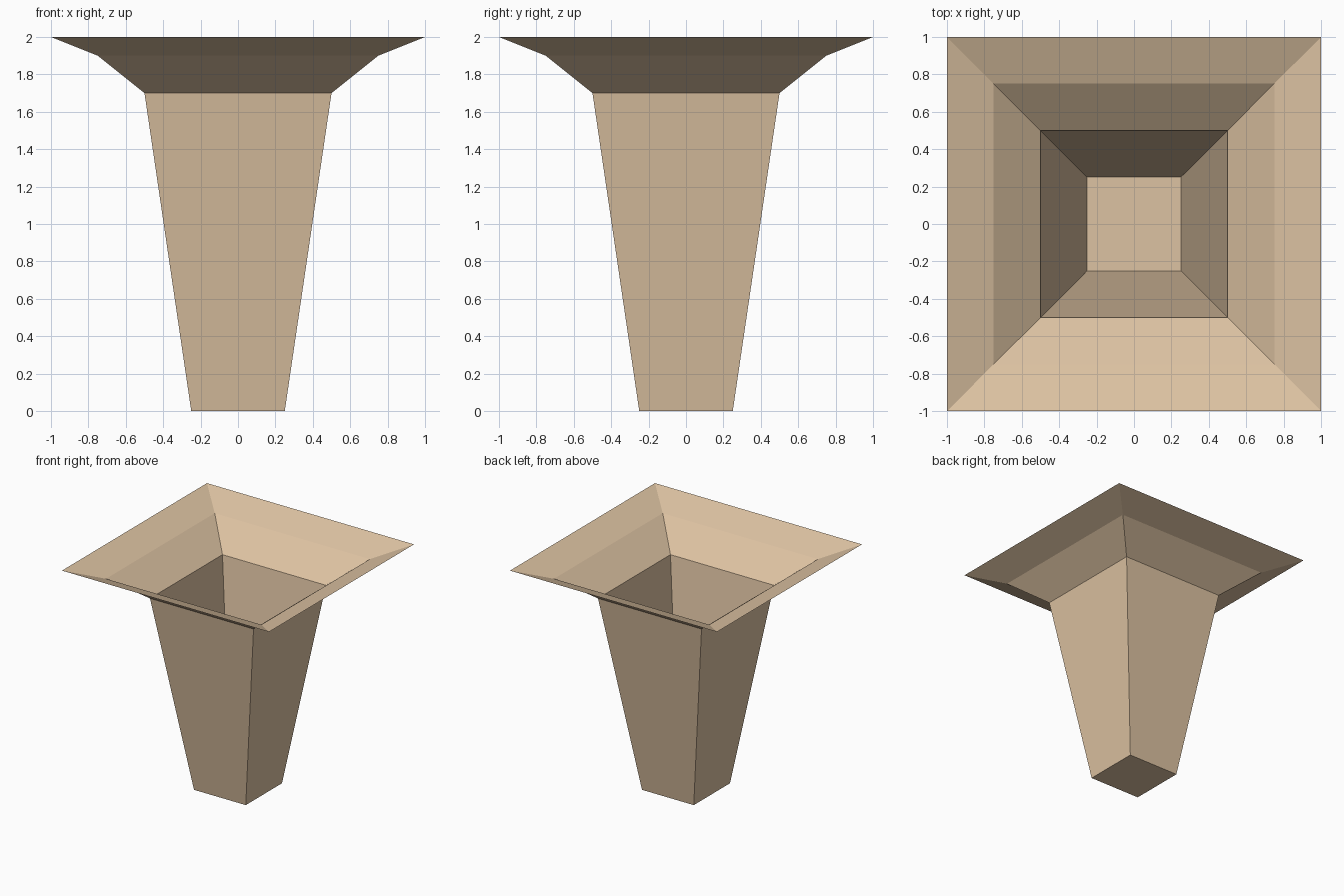
import bpy, bmesh

if "Cube" in bpy.data.objects:
    bpy.data.objects.remove(bpy.data.objects["Cube"])

# Sandy tan, the single colour
mat = bpy.data.materials.new("sandy_tan")
mat.diffuse_color = (0.72, 0.54, 0.36, 1.0)
mat.use_nodes = True
mat.node_tree.nodes["Principled BSDF"].inputs["Base Color"].default_value = mat.diffuse_color

# Profile of the square funnel: (height, half width)
PROFILE = [(0.0, 0.25), (1.7, 0.5), (1.9, 0.75), (2.0, 1.0)]

bm = bmesh.new()
rings = [[bm.verts.new((sx * h, sy * h, z))
          for sx, sy in ((-1, -1), (1, -1), (1, 1), (-1, 1))]
         for z, h in PROFILE]

# Closed base, open top, thin walls between the rings
bm.faces.new(rings[0][::-1])
for low, high in zip(rings, rings[1:]):
    for i in range(4):
        j = (i + 1) % 4
        bm.faces.new((low[i], low[j], high[j], high[i]))

mesh = bpy.data.meshes.new("square_funnel")
bm.to_mesh(mesh)
bm.free()
mesh.materials.append(mat)
funnel = bpy.data.objects.new("square_funnel", mesh)
bpy.context.collection.objects.link(funnel)
